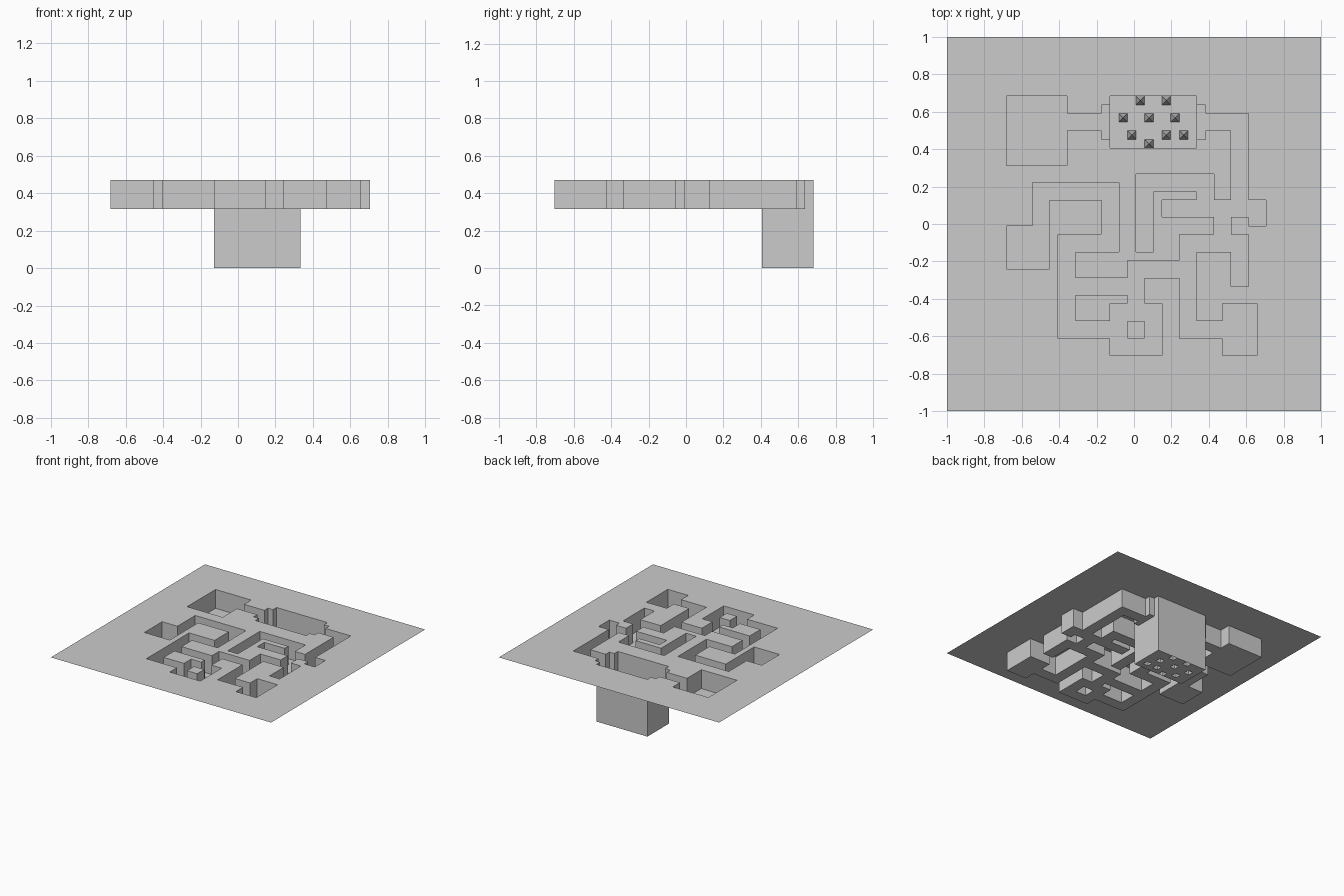
import bpy, bmesh

if "Cube" in bpy.data.objects:
    bpy.data.objects.remove(bpy.data.objects["Cube"])

CELL, X0, Y0 = 0.0462, -0.682, 0.683      # maze is drawn on a 30 x 30 grid
TOP, FLOOR, PIT, SPIKE = 0.47, 0.315, 0.0, 0.12


def path(i, j, *stops):
    """Right-angled path: stops alternate between a new column and a new row."""
    pts = [(i, j)]
    for n, s in enumerate(stops):
        i, j = (s, j) if n % 2 == 0 else (i, s)
        pts.append((i, j))
    return pts


def world(p, z):
    return (X0 + p[0] * CELL, Y0 - p[1] * CELL, z)


def finish(bm, name):
    me = bpy.data.meshes.new(name)
    bm.to_mesh(me)
    bm.free()
    bpy.context.collection.objects.link(bpy.data.objects.new(name, me))


def sheet(name, z, loops):
    """Flat sheet filled between closed loops (later loops are holes)."""
    bm = bmesh.new()
    for loop in loops:
        vs = [bm.verts.new((*p[:2], z)) for p in loop]
        for a, b in zip(vs, vs[1:] + vs[:1]):
            bm.edges.new((a, b))
    bmesh.ops.triangle_fill(bm, edges=bm.edges[:], use_beauty=True, normal=(0, 0, 1))
    bm.normal_update()
    bmesh.ops.reverse_faces(bm, faces=[f for f in bm.faces if f.normal.z < 0])
    finish(bm, name)


def walls(name, low, high, loops):
    """Vertical walls along closed loops."""
    bm = bmesh.new()
    for loop in loops:
        rows = [[bm.verts.new((*p[:2], z)) for p in loop] for z in (low, high)]
        for k in range(len(loop)):
            n = (k + 1) % len(loop)
            bm.faces.new((rows[0][k], rows[0][n], rows[1][n], rows[1][k]))
    finish(bm, name)


def flat(pts):
    return [world(p, 0) for p in pts]


# Corridor outlines either side of the pit, and the solid islands
west = path(12, 5, 11, 4, 7, 8, 0, 0, 7, 2, 11, 1, 12)
maze = path(22, 1, 23, 2, 28, 12, 30, 15, 28, 14, 26, 16, 28, 22, 26, 18, 22, 26,
            25, 24, 29, 30, 25, 28, 20, 21, 16, 24, 18, 30, 12, 28, 6, 16, 11, 12,
            5, 20, 0, 15, 3, 10, 13, 18, 8, 21, 14, 19, 20, 16, 24, 14, 18, 12,
            22, 11, 17, 18, 15, 9, 24, 12, 26, 4, 23, 5, 22)
islands = [flat([(8, 23), (8, 26), (12, 26), (12, 24), (14, 24), (14, 23)]),
           flat([(14, 26), (14, 28), (16, 28), (16, 26)])]
pit = [(12, 0), (22, 0), (22, 6), (12, 6)]
outline = flat(west + pit[:2] + maze + pit[2:])
square = [(-1, -1), (1, -1), (1, 1), (-1, 1)]

# Ground, corridor floors and walls
sheet("ground", TOP, [square, outline])
for n, island in enumerate(islands):
    sheet(f"island_top_{n + 1}", TOP, [island])
sheet("west_floor", FLOOR, [flat(west)])
sheet("maze_floor", FLOOR, [flat(maze)] + islands)
walls("corridor_walls", FLOOR, TOP, [outline] + islands)
walls("pit_walls", PIT, FLOOR, [flat(pit)])

# Pit floor with hollow pyramid spikes
spikes = {(15, 0), (18, 0), (13, 2), (16, 2), (19, 2), (14, 4), (18, 4), (20, 4), (16, 5)}
bm = bmesh.new()
bmesh.ops.create_grid(bm, x_segments=10, y_segments=6, size=0.5)
picked = []
for f in bm.faces:
    c = f.calc_center_median()
    if (int(12 + (c.x + 0.5) * 10), int((0.5 - c.y) * 6)) in spikes:
        picked.append(f)
for v in bm.verts:
    v.co = world((12 + (v.co.x + 0.5) * 10, (0.5 - v.co.y) * 6), PIT)
bm.normal_update()
tips = bmesh.ops.poke(bm, faces=picked)["verts"]
for v in tips:
    v.co.z = PIT + SPIKE
finish(bm, "spiked_pit_floor")
